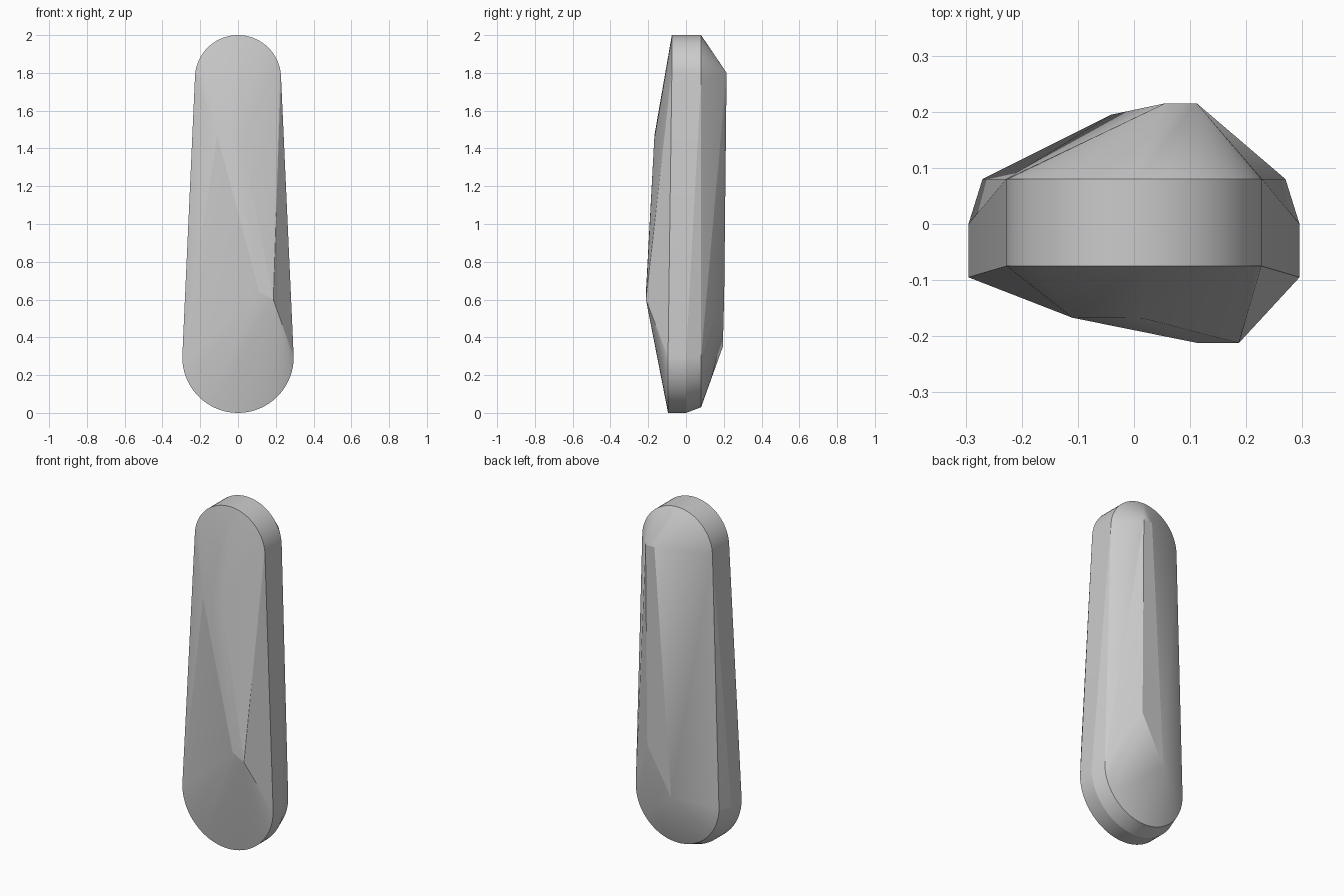
import bpy, bmesh, math

cube = bpy.data.objects.get("Cube")
if cube:
    bpy.data.objects.remove(cube, do_unlink=True)

# Plain grey stone
grey = bpy.data.materials.new("grey")
grey.use_nodes = True
colour = (0.6, 0.6, 0.6, 1)
grey.diffuse_color = colour
grey.node_tree.nodes["Principled BSDF"].inputs["Base Color"].default_value = colour

SEGMENTS = 72
bm = bmesh.new()


def arc(radius, y, centre_z, top):
    """Half circle in the xz plane, facing up or down."""
    sign = 1 if top else -1
    for i in range(SEGMENTS // 2 + 1):
        a = math.pi * i / (SEGMENTS // 2)
        bm.verts.new((radius * math.cos(a), y, centre_z + sign * radius * math.sin(a)))


# Rounded ends
for y in (-0.075, 0.08):
    arc(0.228, y, 1.772, True)
for y in (-0.095, 0.0):
    arc(0.295, y, 0.295, False)
arc(0.27, 0.08, 0.3, False)

# Chiselled ridge corners on the front, then the back
ridge = [(-0.11, -0.167, 1.47), (0.015, -0.168, 1.45),
         (0.113, -0.212, 0.64), (0.187, -0.212, 0.6),
         (0.055, 0.215, 1.8), (0.112, 0.215, 1.8),
         (0.11, 0.202, 0.62), (-0.04, 0.195, 0.35)]
for p in ridge:
    bm.verts.new(p)

# Wrap the facets around ends and ridges
hull = bmesh.ops.convex_hull(bm, input=bm.verts[:])
loose = [v for v in bm.verts if not v.link_faces]
bmesh.ops.delete(bm, geom=loose, context="VERTS")
bmesh.ops.dissolve_limit(bm, angle_limit=0.004, verts=bm.verts[:], edges=bm.edges[:])
bmesh.ops.recalc_face_normals(bm, faces=bm.faces[:])

mesh = bpy.data.meshes.new("faceted_stone")
bm.to_mesh(mesh)
bm.free()
mesh.materials.append(grey)
stone = bpy.data.objects.new("faceted_stone", mesh)
bpy.context.collection.objects.link(stone)

# Smooth round ends, crisp facets
bpy.context.view_layer.objects.active = stone
stone.select_set(True)
bpy.ops.object.shade_smooth_by_angle(angle=math.radians(8))
